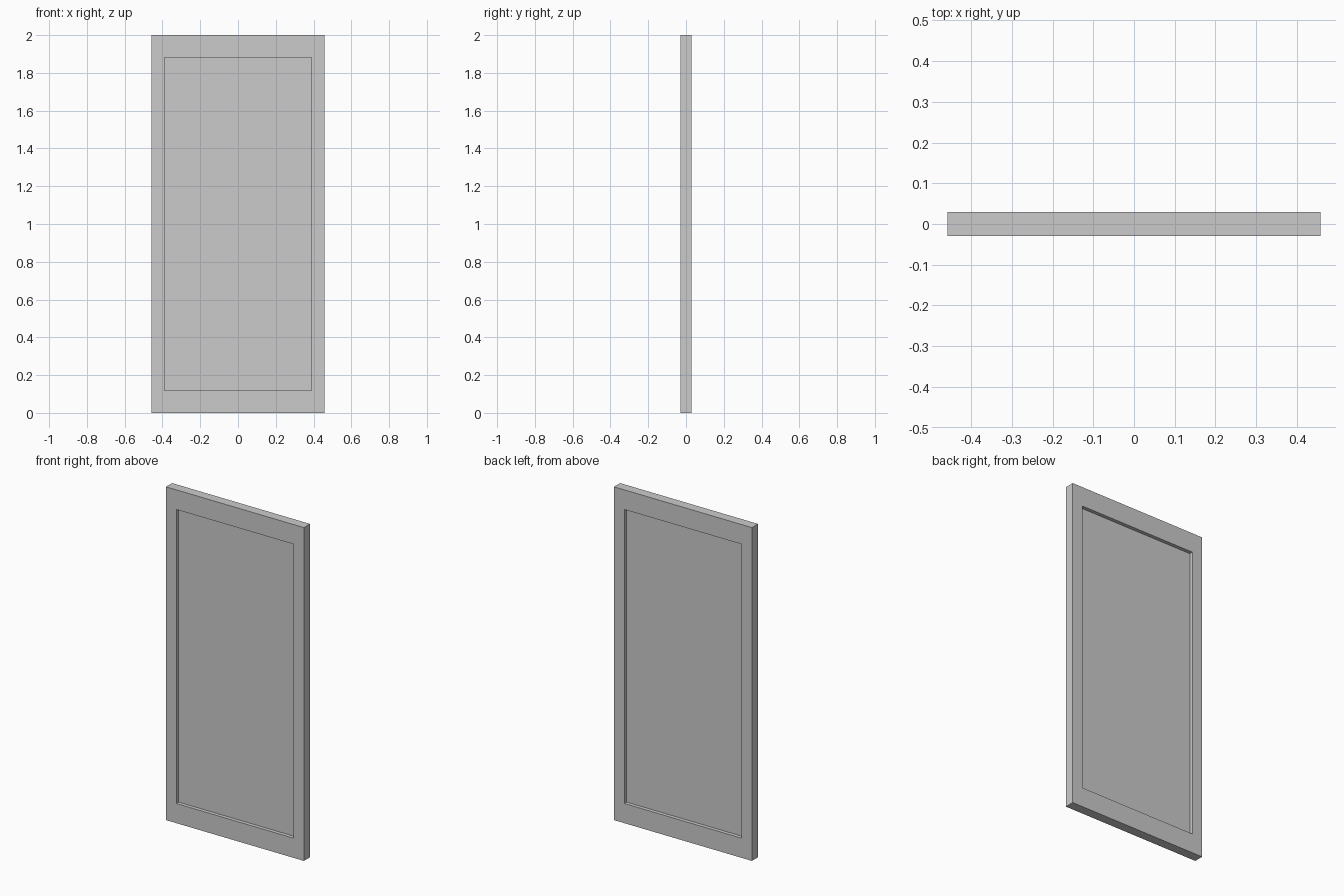
import bpy
import bmesh

if "Cube" in bpy.data.objects:
    bpy.data.objects.remove(bpy.data.objects["Cube"])

W, H, T = 0.458, 2.0, 0.029        # half width, height, half thickness
IW, BORDER = 0.389, 0.118          # opening half width, rail height
PANEL_T = 0.007                    # half thickness of the recessed panel


def finish(bm, name):
    bmesh.ops.recalc_face_normals(bm, faces=bm.faces)
    mesh = bpy.data.meshes.new(name)
    bm.to_mesh(mesh)
    bm.free()
    obj = bpy.data.objects.new(name, mesh)
    bpy.context.collection.objects.link(obj)
    return obj


def rect(bm, hw, z0, z1, y):
    return [bm.verts.new((x, y, z)) for x, z in
            ((-hw, z0), (hw, z0), (hw, z1), (-hw, z1))]


# Door frame: rectangular loops joined into a closed ring
bm = bmesh.new()
loops = [rect(bm, W, 0, H, -T), rect(bm, W, 0, H, T),
         rect(bm, IW, BORDER, H - BORDER, T),
         rect(bm, IW, BORDER, H - BORDER, -T)]
for a, b in zip(loops, loops[1:] + loops[:1]):
    for i in range(4):
        j = (i + 1) % 4
        bm.faces.new((a[i], a[j], b[j], b[i]))
finish(bm, "door_frame")

# Thin panel recessed equally from both sides
bm = bmesh.new()
bmesh.ops.create_cube(bm, size=1)
bmesh.ops.scale(bm, vec=(2 * IW, 2 * PANEL_T, H - 2 * BORDER), verts=bm.verts)
bmesh.ops.translate(bm, vec=(0, 0, H / 2), verts=bm.verts)
finish(bm, "door_panel")
